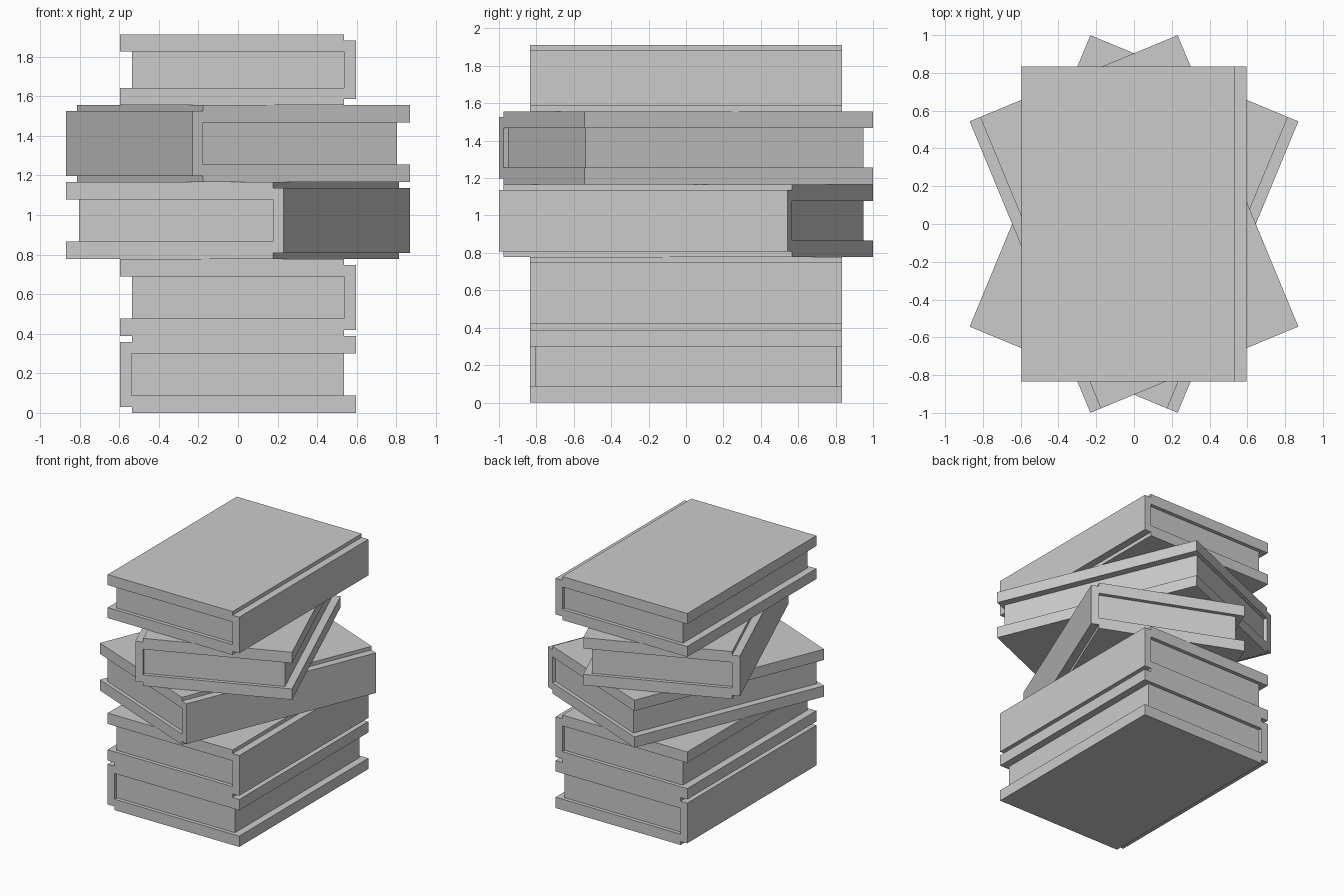
import bpy, bmesh, math

if "Cube" in bpy.data.objects:
    bpy.data.objects.remove(bpy.data.objects["Cube"])

HALF_W, HALF_L = 0.596, 0.835   # book half width (x) and half length (y)
SPINE, STEP = 0.06, 0.03        # spine thickness, spine height step
RECESS = 0.03                   # page inset at head and tail


def extrude_profile(name, points, half_length, z, angle):
    """Extrude an x-z profile symmetrically along y."""
    bm = bmesh.new()
    face = bm.faces.new([bm.verts.new((x, -half_length, h)) for x, h in points])
    ext = bmesh.ops.extrude_face_region(bm, geom=[face])
    moved = [v for v in ext["geom"] if isinstance(v, bmesh.types.BMVert)]
    bmesh.ops.translate(bm, verts=moved, vec=(0, 2 * half_length, 0))
    bmesh.ops.recalc_face_normals(bm, faces=bm.faces)
    mesh = bpy.data.meshes.new(name)
    bm.to_mesh(mesh)
    bm.free()
    obj = bpy.data.objects.new(name, mesh)
    obj.location.z = z
    obj.rotation_euler.z = math.radians(angle)
    bpy.context.collection.objects.link(obj)


def add_book(index, z, height, board, side, angle):
    """side = +1 puts the spine at +x, -1 at -x."""
    inner = HALF_W - SPINE
    # C-shaped cover with a spine slightly lower than the boards
    cover = [(-HALF_W, 0), (inner, 0), (inner, STEP), (HALF_W, STEP),
             (HALF_W, height - STEP), (inner, height - STEP),
             (inner, height), (-HALF_W, height),
             (-HALF_W, height - board), (inner, height - board),
             (inner, board), (-HALF_W, board)]
    # Page block inside the cover
    pages = [(-inner, board), (inner, board),
             (inner, height - board), (-inner, height - board)]
    for part, pts, half in (("cover", cover, HALF_L),
                            ("pages", pages, HALF_L - RECESS)):
        extrude_profile(f"book_{index}_{part}",
                        [(side * x, h) for x, h in pts], half, z, angle)


# Stack from bottom to top: height, board thickness, spine side, turn
books = [(0.389, 0.089, -1, 0),
         (0.389, 0.089, 1, 0),
         (0.389, 0.089, 1, -22.5),
         (0.389, 0.089, -1, 22.5),
         (0.356, 0.086, 1, 0)]
z = 0.0
for i, (height, board, side, angle) in enumerate(books, 1):
    add_book(i, z, height, board, side, angle)
    z += height
